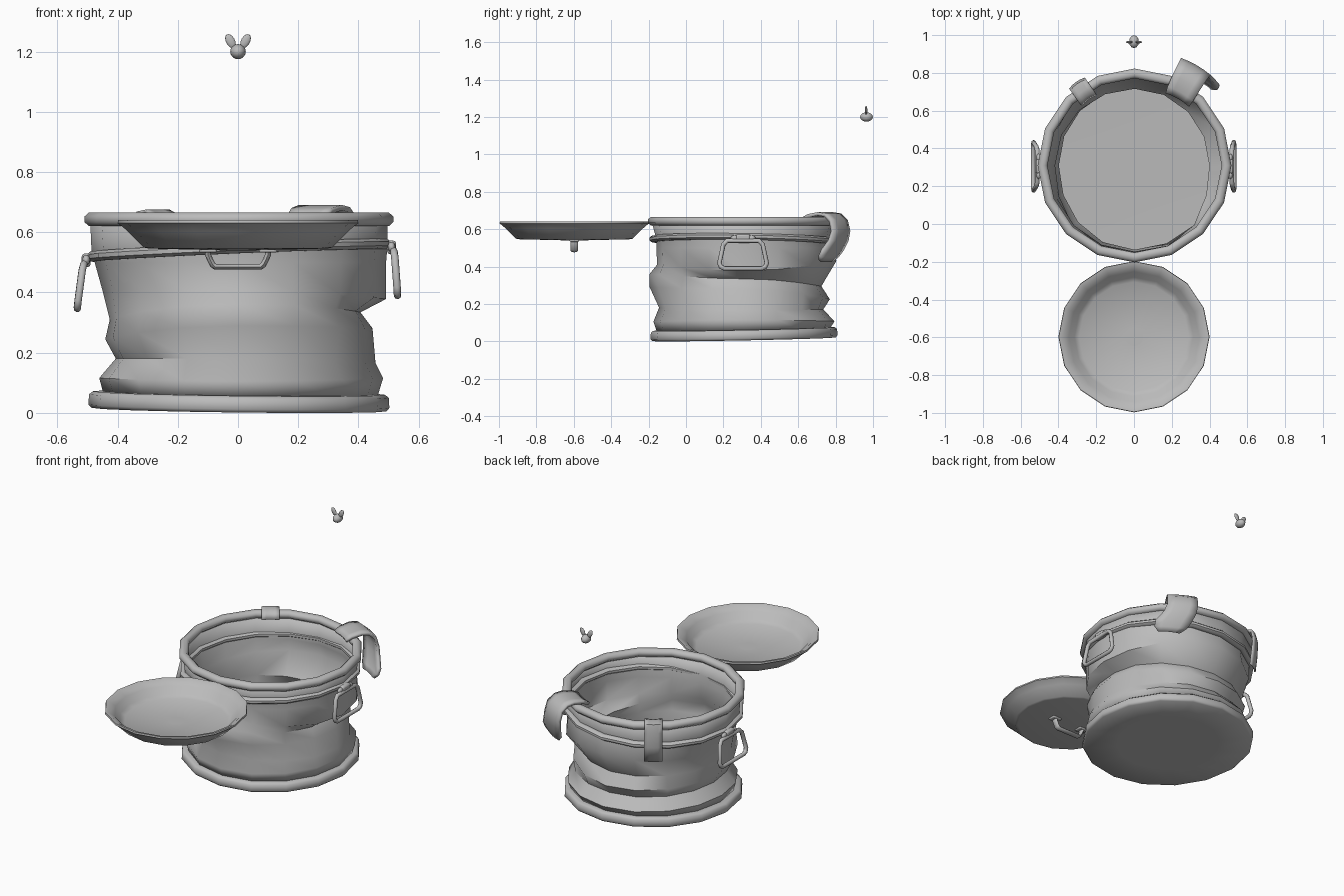
import bpy, bmesh, math
from mathutils import Vector, Matrix

if "Cube" in bpy.data.objects:
    bpy.data.objects.remove(bpy.data.objects["Cube"])

SEG = 16
POT = Vector((0.003, 0.31, 0))

metal = bpy.data.materials.new("grey metal")
metal.diffuse_color = (0.5, 0.5, 0.5, 1)
metal.use_nodes = True
metal.node_tree.nodes["Principled BSDF"].inputs["Base Color"].default_value = metal.diffuse_color


def finish(ob, angle=50):
    """Assign the colour and smooth everything but hard edges."""
    if not ob.data.materials:
        ob.data.materials.append(metal)
    bpy.ops.object.select_all(action='DESELECT')
    bpy.context.view_layer.objects.active = ob
    ob.select_set(True)
    bpy.ops.object.shade_smooth_by_angle(angle=math.radians(angle))
    return ob


def grid(name, rows, wrap_rows=False, wrap_cols=True, cap=False, thick=0):
    """Skin a list of point rows; optionally fill the last row."""
    bm = bmesh.new()
    vs = [[bm.verts.new(p) for p in row] for row in rows]
    n, m = len(vs), len(vs[0])
    for i in range(n if wrap_rows else n - 1):
        for j in range(m if wrap_cols else m - 1):
            a, b = vs[i], vs[(i + 1) % n]
            bm.faces.new((a[j], a[(j + 1) % m], b[(j + 1) % m], b[j]))
    if cap:
        bm.faces.new(vs[-1])
    bmesh.ops.recalc_face_normals(bm, faces=bm.faces)
    me = bpy.data.meshes.new(name)
    bm.to_mesh(me)
    bm.free()
    ob = bpy.data.objects.new(name, me)
    bpy.context.collection.objects.link(ob)
    if thick:
        mod = ob.modifiers.new("thickness", 'SOLIDIFY')
        mod.thickness = thick
        mod.offset = 0
    return finish(ob)


def circle(r, z, centre, slope=(0, 0)):
    """A ring of points, tilted by a slope in x and y."""
    pts = []
    for k in range(SEG):
        a = 2 * math.pi * k / SEG
        x, y = r * math.cos(a), r * math.sin(a)
        pts.append(centre + Vector((x, y, z + slope[0] * x + slope[1] * y)))
    return pts


def band(name, r, z, half_r, half_z, slope=(0, 0), centre=POT):
    """A rounded hoop around the pot."""
    rows = []
    for k in range(8):
        a = 2 * math.pi * (k + 0.5) / 8
        rows.append(circle(r + half_r * 1.08 * math.cos(a),
                           z + half_z * 1.08 * math.sin(a), centre, slope))
    return grid(name, rows, wrap_rows=True)


def tube(name, pts, radius, matrix, cyclic):
    """A round bar along a path."""
    cu = bpy.data.curves.new(name, 'CURVE')
    cu.dimensions = '3D'
    cu.bevel_depth = radius
    cu.bevel_resolution = 2
    cu.use_fill_caps = True
    sp = cu.splines.new('POLY')
    sp.points.add(len(pts) - 1)
    for p, q in zip(sp.points, pts):
        p.co = (*q, 1)
    sp.use_cyclic_u = cyclic
    ob = bpy.data.objects.new(name, cu)
    bpy.context.collection.objects.link(ob)
    bpy.ops.object.select_all(action='DESELECT')
    bpy.context.view_layer.objects.active = ob
    ob.select_set(True)
    bpy.ops.object.convert(target='MESH')
    ob = bpy.context.object
    ob.data.transform(matrix)
    return finish(ob)


def block(name, loc, size, bevel=0.01):
    bpy.ops.mesh.primitive_cube_add(size=1, location=loc)
    ob = bpy.context.object
    ob.name = name
    ob.data.transform(Matrix.Diagonal((*size, 1)))
    mod = ob.modifiers.new("rounding", 'BEVEL')
    mod.width = bevel
    mod.segments = 2
    return finish(ob)


def ball(name, loc, size, tilt=0):
    bpy.ops.mesh.primitive_uv_sphere_add(segments=12, ring_count=8, location=loc,
                                         rotation=(0, tilt, 0))
    ob = bpy.context.object
    ob.name = name
    ob.data.transform(Matrix.Diagonal((*size, 1)))
    return finish(ob)


# Dented pot wall: (radius, height) profiles facing right, back, left and front
SIDES = [
    [(.49, .64), (.49, .56), (.485, .50), (.485, .38), (.40, .335), (.44, .28), (.45, .165), (.475, .115), (.455, .05)],
    [(.49, .64), (.47, .54), (.47, .50), (.49, .43), (.41, .295), (.455, .225), (.42, .17), (.48, .107), (.45, .06)],
    [(.49, .64), (.485, .52), (.475, .50), (.45, .41), (.425, .31), (.44, .245), (.405, .18), (.46, .115), (.445, .06)],
    [(.49, .64), (.465, .55), (.465, .50), (.46, .41), (.50, .36), (.50, .29), (.45, .18), (.48, .105), (.46, .045)],
]
rows = []
for i in range(9):
    row = []
    for k in range(SEG):
        a = 2 * math.pi * k / SEG
        q = k * 4 // SEG
        w = math.sin(a - q * math.pi / 2) ** 2
        p, n = SIDES[q][i], SIDES[(q + 1) % 4][i]
        r, z = (p[0] * (1 - w) + n[0] * w), (p[1] * (1 - w) + n[1] * w)
        row.append(POT + Vector((r * math.cos(a), r * math.sin(a), z)))
    rows.append(row)
grid("pot_wall", rows, thick=0.008)

# Pot floor and hoops
BASE = (-0.012, 0.02)
grid("pot_floor", [circle(.46, .055, POT, BASE), circle(.25, .052, POT, BASE)], cap=True)
band("pot_rim", .487, .643, .026, .023)
band("middle_hoop", .484, .54, .022, .017, (.042, -.015))
base = [circle(r, z, POT, BASE) for r, z in
        ((.45, .066), (.485, .066), (.498, .056), (.5, .022), (.49, .011), (.3, .010))]
grid("pot_base", base, cap=True)

# Upturned lid
LID = Vector((0, -.597, 0))
lid = [(.05, .556), (.29, .560), (.315, .575), (.345, .612), (.38, .637), (.398, .640),
       (.400, .630), (.388, .622), (.365, .602), (.312, .549), (.295, .546), (.05, .540)]
prof = [circle(r, z, LID) for r, z in lid]
top = grid("lid", prof, cap=True)
grid("lid_inside", [circle(.06, .556, LID), circle(.02, .556, LID)], cap=True)

# Lid handle: flat bar on two feet
tube("lid_handle", [(-.10, 0, .545), (-.10, 0, .525), (-.085, 0, .493), (-.075, 0, .485),
                    (.075, 0, .485), (.085, 0, .493), (.10, 0, .525), (.10, 0, .545)],
     .010, Matrix.Translation(LID) @ Matrix.Diagonal((1, 2, 1, 1)), False)
for s in (-1, 1):
    block("lid_handle_foot", LID + Vector((s * .10, 0, .541)), (.06, .05, .018), .006)

# Hanging side handles with brackets
LOOP = [(-.085, 0), (-.105, -.02), (-.127, -.12), (-.118, -.14), (-.10, -.148),
        (.10, -.148), (.118, -.14), (.127, -.12), (.105, -.02), (.085, 0)]
for name, x, z, lean in (("right", .518, .538, .012), ("left", -.512, .495, -.022)):
    pts = [(lean * (-v / .148) ** .7 if v else 0, u, v) for u, v in LOOP]
    tube(name + "_handle", pts, .0125, Matrix.Translation((x, .305, z)), True)
    block(name + "_bracket", (x * .985, .305, z + .012), (.03, .075, .045))
    for s in (-1, 1):
        ball(name + "_bracket_lug", (x * .985, .305 + s * .045, z + .013), (.013, .022, .017))


def drape(name, angle, rows, thick):
    """A strip hung over the rim: rows of (radius, height, start, end)."""
    a = math.radians(angle)
    out = Vector((math.cos(a), math.sin(a), 0))
    side = Vector((math.sin(a), -math.cos(a), 0))
    pts = []
    for r, z, t0, t1 in rows:
        row = []
        for k in range(5):
            f = k / 4
            edge = (2 * f - 1) ** 2 * .008
            row.append(POT + out * (r - edge) + side * (t0 + (t1 - t0) * f) + Vector((0, 0, z)))
        pts.append(row)
    return grid(name, pts, wrap_cols=False, thick=thick)


# Limp tongue over the back right rim, widening to one side
drape("rim_tongue", 60, [(.425, .655, -.05, .095), (.46, .672, -.058, .098), (.52, .682, -.065, .10),
                         (.565, .675, -.068, .102), (.60, .645, -.07, .105), (.615, .59, -.07, .108),
                         (.61, .54, -.06, .13), (.595, .49, -.035, .175), (.58, .455, -.01, .18),
                         (.565, .43, .03, .155)], .018)
# Narrow strap over the back left rim
drape("rim_strap", 125, [(.43, .63, -.05, .05), (.445, .66, -.05, .05), (.48, .67, -.05, .05),
                         (.525, .665, -.05, .05), (.535, .62, -.05, .05), (.53, .53, -.05, .05),
                         (.52, .44, -.05, .05)], .010)

# Small winged bug above the pot
ball("bug_body", (0, .965, 1.2), (.026, .034, .025))
for s in (-1, 1):
    ball("bug_wing", (s * .025, .963, 1.235), (.015, .007, .025), s * math.radians(28))
